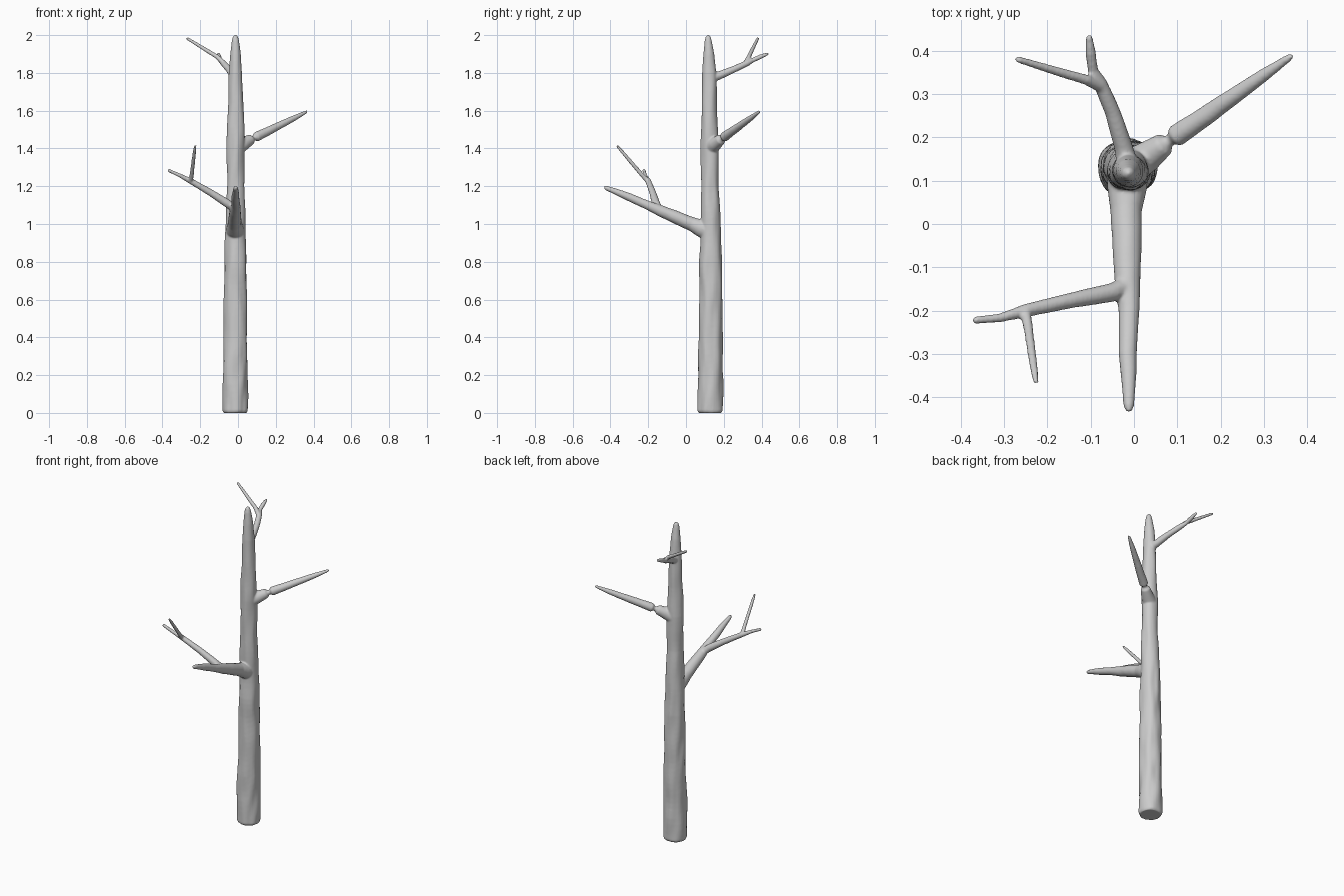
import bpy, bmesh, math
from mathutils import Vector, noise


def tube(bm, points, sides=20, step=0.03, bump=0.06):
    """Closed tapered tube through (x, y, z, radius) points with a gentle bark wobble."""
    rings_in = []
    for a, b in zip(points, points[1:]):
        n = max(1, int((Vector(b[:3]) - Vector(a[:3])).length / step))
        for i in range(n):
            t = i / n
            rings_in.append([a[k] * (1 - t) + b[k] * t for k in range(4)])
    rings_in.append(list(points[-1]))
    centres = [Vector(r[:3]) for r in rings_in]
    rings = []
    for i, (c, r) in enumerate(zip(centres, rings_in)):
        tangent = (centres[min(i + 1, len(centres) - 1)] - centres[max(i - 1, 0)]).normalized()
        ref = Vector((1, 0, 0)) if abs(tangent.x) < 0.75 else Vector((0, 0, 1))
        u = tangent.cross(ref).normalized()
        v = tangent.cross(u)
        ring = []
        for s in range(sides):
            a = 2 * math.pi * s / sides
            d = u * math.cos(a) + v * math.sin(a)
            p = c + d * r[3]
            wob = 1 + bump * noise.noise(Vector((p.x * 25, p.y * 25, p.z * 6)))
            q = c + d * r[3] * wob
            q.z = max(q.z, 0)
            ring.append(bm.verts.new(q))
        rings.append(ring)
    for a, b in zip(rings, rings[1:]):
        for s in range(sides):
            t = (s + 1) % sides
            bm.faces.new((a[s], a[t], b[t], b[s]))
    bm.faces.new(rings[0][::-1])
    bm.faces.new(rings[-1])


bm = bmesh.new()

# Trunk
tube(bm, [(-.015, .13, 0, .061), (-.015, .13, .012, .067), (-.015, .13, .15, .067),
          (-.014, .131, .5, .062), (-.013, .131, .8, .060), (-.013, .130, 1.0, .053),
          (-.013, .126, 1.2, .047), (-.012, .125, 1.42, .047), (-.012, .123, 1.6, .041),
          (-.012, .123, 1.8, .036), (-.013, .122, 1.9, .028), (-.014, .118, 1.97, .019),
          (-.014, .118, 1.99, .014), (-.014, .118, 2.0, .006)], sides=28, bump=0.12)

# Front branch
tube(bm, [(-.015, .13, .955, .05), (-.016, .08, .977, .046), (-.018, .03, 1.0, .037),
          (-.015, -.13, 1.068, .030), (-.012, -.2, 1.098, .024), (-.014, -.3, 1.142, .021),
          (-.012, -.38, 1.175, .016), (-.012, -.42, 1.19, .012), (-.012, -.433, 1.196, .006)])
# Front branch offshoot and its twig
tube(bm, [(-.015, -.14, 1.075, .024), (-.05, -.158, 1.105, .022), (-.14, -.175, 1.163, .018),
          (-.25, -.2, 1.227, .015), (-.31, -.217, 1.258, .010), (-.365, -.222, 1.283, .009),
          (-.371, -.223, 1.286, .006)])
tube(bm, [(-.252, -.2, 1.225, .013), (-.245, -.235, 1.262, .011),
          (-.23, -.34, 1.385, .009), (-.226, -.366, 1.415, .006)])

# Right back branch
tube(bm, [(-.01, .13, 1.4, .042), (.03, .155, 1.425, .036), (.07, .184, 1.448, .027),
          (.2, .274, 1.512, .021), (.3, .344, 1.562, .015), (.355, .382, 1.59, .009),
          (.366, .389, 1.596, .006)])

# Upper back branch with two twigs
tube(bm, [(-.012, .125, 1.77, .026), (-.025, .18, 1.788, .021), (-.05, .26, 1.822, .018),
          (-.078, .325, 1.852, .016), (-.095, .355, 1.868, .012), (-.1, .395, 1.886, .012),
          (-.103, .43, 1.9, .008), (-.104, .436, 1.902, .006)])
tube(bm, [(-.072, .315, 1.848, .014), (-.11, .333, 1.885, .012), (-.18, .353, 1.928, .010),
          (-.265, .379, 1.98, .008), (-.272, .382, 1.984, .006)])

bmesh.ops.recalc_face_normals(bm, faces=bm.faces)
mesh = bpy.data.meshes.new("bare_tree")
bm.to_mesh(mesh)
bm.free()
tree = bpy.data.objects.new("bare_tree", mesh)
bpy.context.collection.objects.link(tree)

# Fuse trunk and branches into one smooth skin
remesh = tree.modifiers.new("fuse", 'REMESH')
remesh.mode = 'VOXEL'
remesh.voxel_size = 0.005
remesh.use_smooth_shade = True
smooth = tree.modifiers.new("soften", 'SMOOTH')
smooth.factor = 0.5
smooth.iterations = 3
